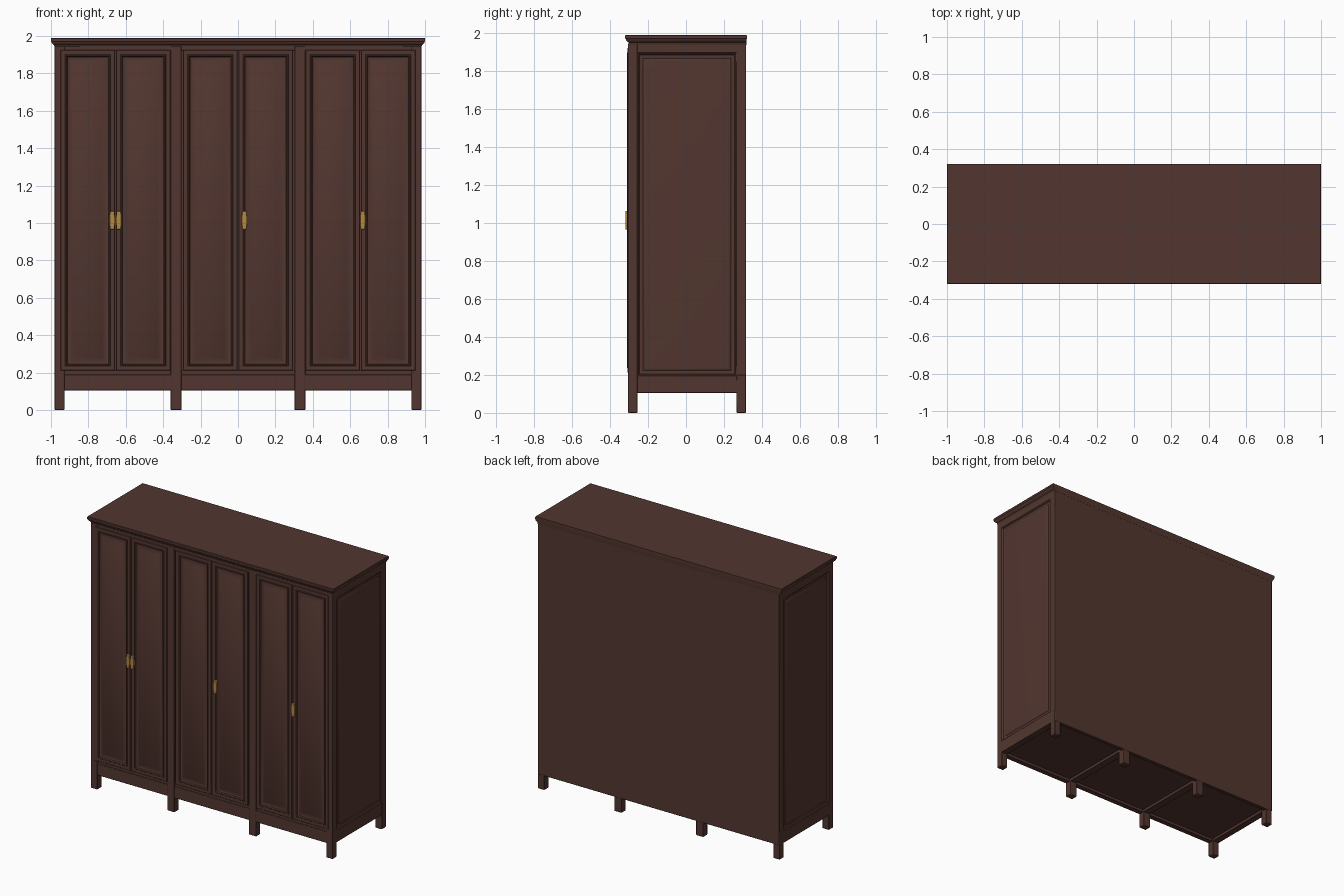
import bpy, bmesh, math
from mathutils import Vector

if "Cube" in bpy.data.objects:
    bpy.data.objects.remove(bpy.data.objects["Cube"])


def material(name, rgb):
    m = bpy.data.materials.new(name)
    m.diffuse_color = (*rgb, 1)
    m.use_nodes = True
    m.node_tree.nodes["Principled BSDF"].inputs["Base Color"].default_value = m.diffuse_color
    return m


WOOD = material("dark_wood", (0.085, 0.037, 0.029))
BRASS = material("brass", (0.45, 0.25, 0.06))


def finish(name, bm, mat, bevel=0.0, segments=2):
    bmesh.ops.recalc_face_normals(bm, faces=bm.faces)
    me = bpy.data.meshes.new(name)
    bm.to_mesh(me)
    bm.free()
    ob = bpy.data.objects.new(name, me)
    bpy.context.collection.objects.link(ob)
    me.materials.append(mat)
    if bevel:
        b = ob.modifiers.new("bevel", 'BEVEL')
        b.width, b.segments, b.limit_method = bevel, segments, 'ANGLE'
    bpy.ops.object.select_all(action='DESELECT')
    bpy.context.view_layer.objects.active = ob
    ob.select_set(True)
    bpy.ops.object.shade_smooth_by_angle(angle=math.radians(35))
    return ob


def box(name, x0, x1, y0, y1, z0, z1, bevel=0.003):
    bm = bmesh.new()
    bmesh.ops.create_cube(bm, size=1)
    for v in bm.verts:
        v.co = Vector(((x0 + x1) / 2 + v.co.x * (x1 - x0),
                       (y0 + y1) / 2 + v.co.y * (y1 - y0),
                       (z0 + z1) / 2 + v.co.z * (z1 - z0)))
    return finish(name, bm, WOOD, bevel)


def loft(name, rings):
    """Skin a stack of closed rings and cap both ends."""
    bm = bmesh.new()
    loops = [[bm.verts.new(p) for p in r] for r in rings]
    for a, b in zip(loops, loops[1:]):
        n = len(a)
        for i in range(n):
            bm.faces.new((a[i], a[(i + 1) % n], b[(i + 1) % n], b[i]))
    bm.faces.new(loops[0])
    bm.faces.new(loops[-1])
    return finish(name, bm, WOOD)


def rect(u0, u1, v0, v1, d):
    return [(u0 + d, v0 + d), (u1 - d, v0 + d), (u1 - d, v1 - d), (u0 + d, v1 - d)]


# Legs running up as posts: corners and the two bay dividers, front and back
for i, (x0, x1) in enumerate([(-0.98, -0.928), (-0.36, -0.302), (0.302, 0.36), (0.928, 0.98)]):
    box(f"front_post_{i}", x0, x1, -0.305, -0.255, 0, 1.945, 0.004)
    box(f"back_leg_{i}", x0, x1, 0.265, 0.316, 0, 0.2, 0.004)
    box(f"bottom_cross_rail_{i}", x0 + 0.002, x1 - 0.002, -0.27, 0.28, 0.105, 0.14)

# Front rails, back board, floor and inner ceiling
box("front_bottom_rail", -0.978, 0.978, -0.303, -0.265, 0.105, 0.19)
box("front_sill", -0.945, 0.945, -0.3, -0.265, 0.18, 0.215)
box("front_top_rail", -0.978, 0.978, -0.303, -0.265, 1.92, 1.945)
box("back_board", -0.979, 0.979, 0.29, 0.317, 0.105, 1.945)
box("floor_board", -0.96, 0.96, -0.28, 0.3, 0.125, 0.15)

# Bay partitions
for s in (-1, 1):
    box("partition", s * 0.33 - 0.012, s * 0.33 + 0.012, -0.27, 0.3, 0.14, 1.94)

# Panelled sides
for s in (-1, 1):
    a, b = sorted((s * 0.945, s * 0.979))
    box("side_back_stile", a, b, 0.265, 0.316, 0.11, 1.945)
    box("side_bottom_rail", a, b, -0.265, 0.275, 0.105, 0.195)
    box("side_top_rail", a, b, -0.265, 0.275, 1.895, 1.945)
    steps = [(0, 0.95), (0, 0.977), (0.006, 0.979), (0.012, 0.972), (0.03, 0.969), (0.036, 0.974), (0.045, 0.975)]
    loft("side_panel", [[(s * x, u, v) for u, v in rect(-0.257, 0.267, 0.193, 1.897, d)]
                        for d, x in steps])

# Six doors with moulded frames and raised centre panels
profile = [(0, -0.27), (0, -0.304), (0.003, -0.307), (0.025, -0.307), (0.028, -0.311),
           (0.033, -0.311), (0.037, -0.301), (0.044, -0.298), (0.049, -0.298),
           (0.067, -0.304), (0.070, -0.306)]
for bay in (-0.655, 0, 0.655):
    for s in (-1, 1):
        a, b = sorted((bay + s * 0.0015, bay + s * 0.294))
        loft("door", [[(u, y, v) for u, v in rect(a, b, 0.21, 1.925, d)] for d, y in profile])

# Cornice: moulded on the front and sides, flush at the back
cornice = [(0.022, 1.938), (0.018, 1.943), (0.017, 1.951), (0.010, 1.956), (0.004, 1.963),
           (0.003, 1.968), (0, 1.971), (0, 1.986), (0.003, 1.99)]
loft("cornice_top", [[(-1 + d, -0.32 + d, z), (1 - d, -0.32 + d, z),
                      (1 - d, 0.32 - d * 0.1, z), (-1 + d, 0.32 - d * 0.1, z)]
                     for d, z in cornice])

# Brass pulls: scalloped plate outline, extruded and rounded
half = [(0.008, 0.049), (0.013, 0.043), (0.011, 0.034), (0.014, 0.026), (0.0145, 0.012)]
outline = half + [(w, -h) for w, h in reversed(half)]
outline += [(-w, h) for w, h in reversed(outline)]
for x in (-0.672, -0.638, 0.034, 0.667):
    bm = bmesh.new()
    face = bm.faces.new([bm.verts.new((x + w, -0.303, 1.014 + h)) for w, h in outline])
    new = bmesh.ops.extrude_face_region(bm, geom=[face])["geom"]
    bmesh.ops.translate(bm, vec=(0, -0.016, 0),
                        verts=[g for g in new if isinstance(g, bmesh.types.BMVert)])
    finish("door_pull", bm, BRASS, 0.003, 3)
